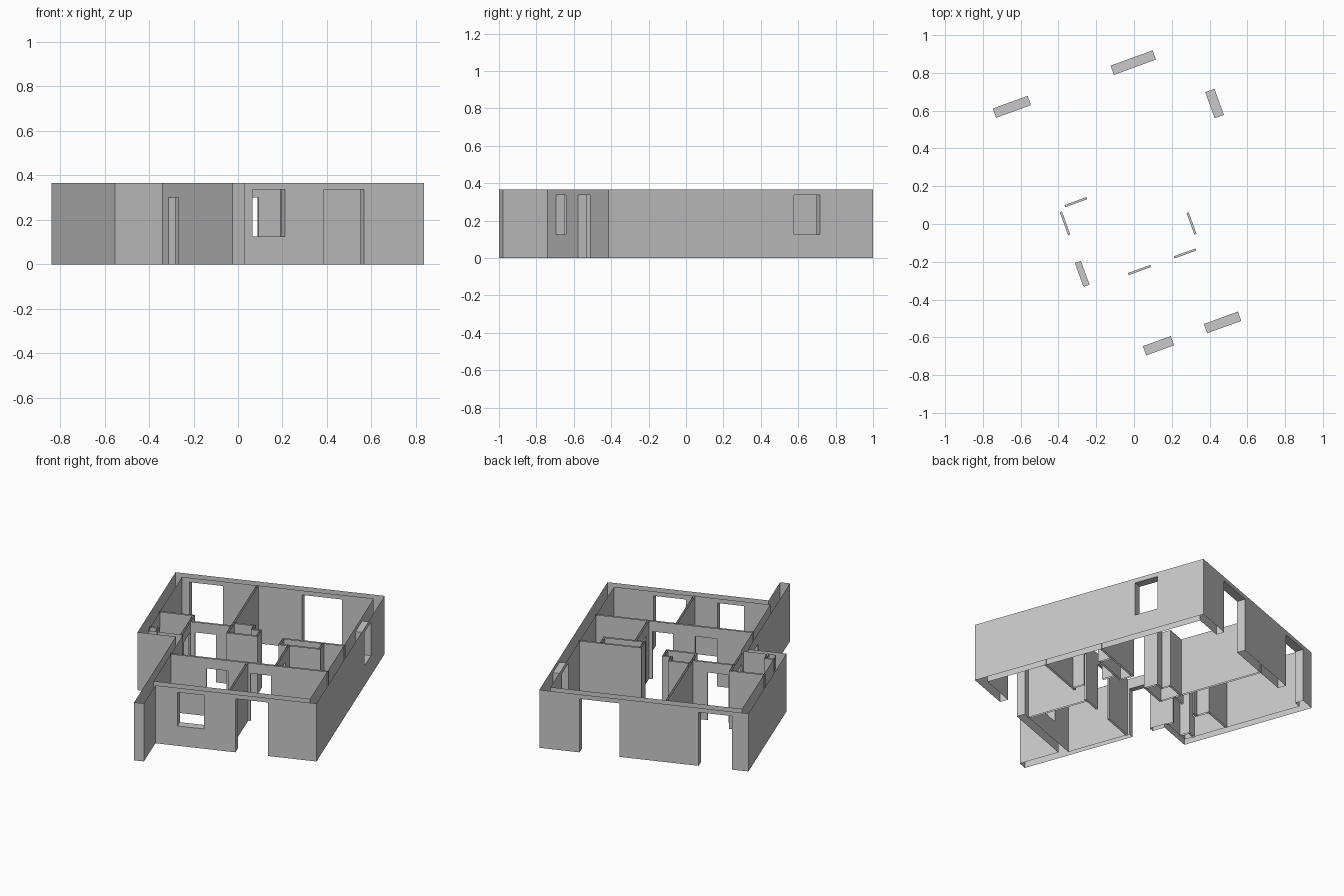
import bpy, bmesh, math
from mathutils import Matrix

cube = bpy.data.objects.get("Cube")
if cube:
    bpy.data.objects.remove(cube, do_unlink=True)

HEIGHT, THIN = 0.365, 0.012
HEAD, DOOR, SILL = 0.337, 0.30, 0.125
TURN = Matrix.Rotation(math.radians(20), 4, 'Z')

plaster = bpy.data.materials.new("plaster_grey")
plaster.use_nodes = True
GREY = (0.58, 0.58, 0.58, 1)
plaster.diffuse_color = GREY
plaster.node_tree.nodes["Principled BSDF"].inputs["Base Color"].default_value = GREY

# Openings: wall axis (0 runs along u, 1 along v), start, end, wall faces, bottom, top
OUTER_OPENINGS = [
    (0, -.494, -.297, .778, .83, 0, HEAD),     # back doors
    (0, .17, .407, .778, .83, 0, HEAD),
    (1, .38, .527, .593, .645, SILL, HEAD),    # side window
    (0, -.177, -.02, -.676, -.624, SILL, HEAD),  # front window
    (0, .166, .358, -.676, -.624, 0, HEAD),    # front door
    (1, -.221, -.087, -.365, -.331, 0, DOOR),  # entry door
]


def inner_door(axis, start, end, centre):
    return (axis, start, end, centre - THIN / 2, centre + THIN / 2, 0, DOOR)


INNER_OPENINGS = [
    inner_door(0, -.311, -.187, .214),
    inner_door(1, .063, .193, -.342),
    inner_door(0, -.12, .008, -.239),
    inner_door(0, .139, .261, -.239),
    inner_door(1, -.162, -.041, .287),
]


def point(axis, along, across, z):
    return (along, across, z) if axis == 0 else (across, along, z)


def quad(bm, corners):
    bm.faces.new([bm.verts.new(c) for c in corners])


def upright(bm, axis, across, a, b, z0, z1):
    if b - a > 1e-5 and z1 - z0 > 1e-5:
        quad(bm, [point(axis, a, across, z0), point(axis, b, across, z0),
                  point(axis, b, across, z1), point(axis, a, across, z1)])


def panel(bm, axis, across, a, b, openings):
    """One vertical wall face with its openings left out."""
    a, b = min(a, b), max(a, b)
    holes = sorted(o for o in openings if o[0] == axis and a < o[1] and o[2] < b
                   and min(abs(across - o[3]), abs(across - o[4])) < 1e-4)
    for _, start, end, _, _, low, high in holes:
        upright(bm, axis, across, a, start, 0, HEIGHT)
        upright(bm, axis, across, start, end, 0, low)
        upright(bm, axis, across, start, end, high, HEIGHT)
        a = end
    upright(bm, axis, across, a, b, 0, HEIGHT)


def loop(bm, points, openings):
    for p, q in zip(points, points[1:] + points[:1]):
        if abs(p[1] - q[1]) < 1e-6:
            panel(bm, 0, p[1], p[0], q[0], openings)
        else:
            panel(bm, 1, p[0], p[1], q[1], openings)


def frames(bm, openings):
    """Jambs, lintel and sill lining each opening."""
    for axis, start, end, f0, f1, low, high in openings:
        for along in (start, end):
            upright(bm, 1 - axis, along, f0, f1, low, high)
        for z in ([low, high] if low > 0 else [high]):
            quad(bm, [point(axis, start, f0, z), point(axis, end, f0, z),
                      point(axis, end, f1, z), point(axis, start, f1, z)])


def finish(bm, name):
    bmesh.ops.remove_doubles(bm, verts=bm.verts, dist=1e-5)
    bmesh.ops.recalc_face_normals(bm, faces=bm.faces)
    bm.transform(TURN)
    mesh = bpy.data.meshes.new(name)
    bm.to_mesh(mesh)
    bm.free()
    mesh.materials.append(plaster)
    bpy.context.collection.objects.link(bpy.data.objects.new(name, mesh))


# Outer walls: hollow, open at top and bottom
bm = bmesh.new()
loop(bm, [(-.5915, .83), (-.5915, -.009), (-.365, -.009), (-.365, -.93),
          (-.307, -.93), (-.307, -.676), (.645, -.676), (.645, .83)], OUTER_OPENINGS)
loop(bm, [(-.54, .778), (-.54, .025), (-.331, .025), (-.331, -.624),
          (.593, -.624), (.593, .778)], OUTER_OPENINGS)
frames(bm, OUTER_OPENINGS)
finish(bm, "outer_walls")

# Partitions: name, axis, centre line, start, end
PARTITIONS = [
    ("hall_wall", 0, .214, -.342, -.094),
    ("bathroom_back_wall", 0, .295, -.54, -.342),
    ("bathroom_side_wall", 1, -.342, .025, .295),
    ("front_rooms_wall", 0, -.239, -.331, .593),
    ("front_rooms_divider", 1, .12, -.624, -.239),
    ("back_rooms_divider", 1, -.094, .12, .778),
    ("closet_back", 0, .255, -.094, .03),
    ("closet_upper_side", 1, .03, .2, .255),
    ("closet_step", 0, .2, .03, .08),
    ("closet_lower_side", 1, .08, .12, .2),
    ("closet_front", 0, .12, -.094, .08),
    ("small_room_wall", 1, .287, -.239, .045),
    ("wardrobe_front", 0, .045, .235, .47),
    ("wardrobe_back", 0, .125, .235, .593),
    ("wardrobe_left_end", 1, .235, .045, .125),
    ("wardrobe_right_end", 1, .47, .045, .125),
    ("shaft_side", 1, -.49, .025, .08),
    ("shaft_back", 0, .08, -.54, -.49),
]
half = THIN / 2
for name, axis, centre, start, end in PARTITIONS:
    bm = bmesh.new()
    corners = [(start - half, centre - half), (end + half, centre - half),
               (end + half, centre + half), (start - half, centre + half)]
    if axis:
        corners = [(c, a) for a, c in corners]
    loop(bm, corners, INNER_OPENINGS)
    frames(bm, [o for o in INNER_OPENINGS
                if o[0] == axis and abs(o[3] + half - centre) < 1e-4
                and start < o[1] and o[2] < end])
    finish(bm, name)
